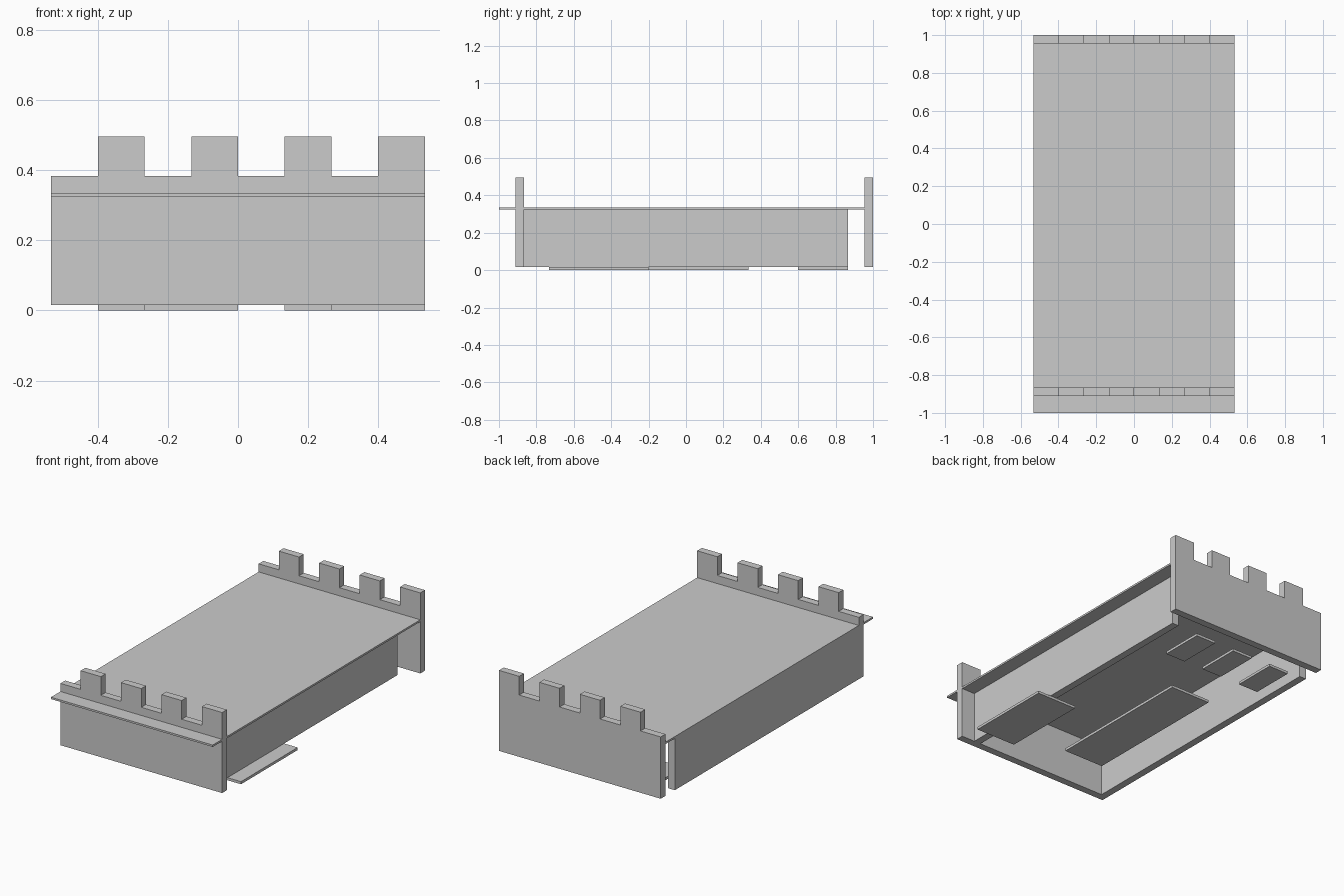
import bpy, bmesh

if "Cube" in bpy.data.objects:
    bpy.data.objects.remove(bpy.data.objects["Cube"])

U = 2 / 45                      # base module; footprint is 24 x 45 modules
X0, Y0 = -12 * U, -1.0          # footprint corner
BASE, DECK_Z0, DECK_Z1 = 0.0156, 0.3244, 0.3356
WALL_TOP, MERLON_TOP = 0.384, 0.4956


def finish(name, bm):
    bmesh.ops.recalc_face_normals(bm, faces=bm.faces)
    mesh = bpy.data.meshes.new(name)
    bm.to_mesh(mesh)
    bm.free()
    obj = bpy.data.objects.new(name, mesh)
    bpy.context.collection.objects.link(obj)
    return obj


def box(name, x, y, z):
    """Box from (min, max) pairs; x and y in modules, z in units."""
    bm = bmesh.new()
    bmesh.ops.create_cube(bm, size=1)
    spans = [[X0 + v * U for v in x], [Y0 + v * U for v in y], z]
    for v in bm.verts:
        v.co = [s[0] if c < 0 else s[1] for c, s in zip(v.co, spans)]
    return finish(name, bm)


def battlement(name, y):
    """Crenellated end wall, extruded one module along y."""
    outline = [(24, BASE), (0, BASE), (0, WALL_TOP)]
    for i in range(3, 24, 6):
        outline += [(i, WALL_TOP), (i, MERLON_TOP), (i + 3, MERLON_TOP)]
        if i + 3 < 24:
            outline.append((i + 3, WALL_TOP))
    bm = bmesh.new()
    face = bm.faces.new([bm.verts.new((X0 + x * U, Y0 + y * U, z)) for x, z in outline])
    ext = bmesh.ops.extrude_face_region(bm, geom=[face])
    verts = [g for g in ext["geom"] if isinstance(g, bmesh.types.BMVert)]
    bmesh.ops.translate(bm, verts=verts, vec=(0, U, 0))
    return finish(name, bm)


# Deck slab overhanging the front and right walls
box("deck", (0, 24), (0, 45), (DECK_Z0, DECK_Z1))

# Crenellated end walls
battlement("front_wall", 2)
battlement("back_wall", 44)

# Plain side walls
box("left_wall", (0, 1), (3, 42), (BASE, DECK_Z0))
box("right_wall", (21, 22), (3, 42), (BASE, DECK_Z0))

# Thin base plates: one wide, one long, and a row of three small ones
box("wide_plate", (18, 24), (6, 18), (0, BASE))
box("long_plate", (6, 12), (9, 30), (0, BASE))
for i, x in enumerate((3, 9, 15)):
    box(f"small_plate_{i + 1}", (x, x + 3), (36, 42), (0, BASE))
